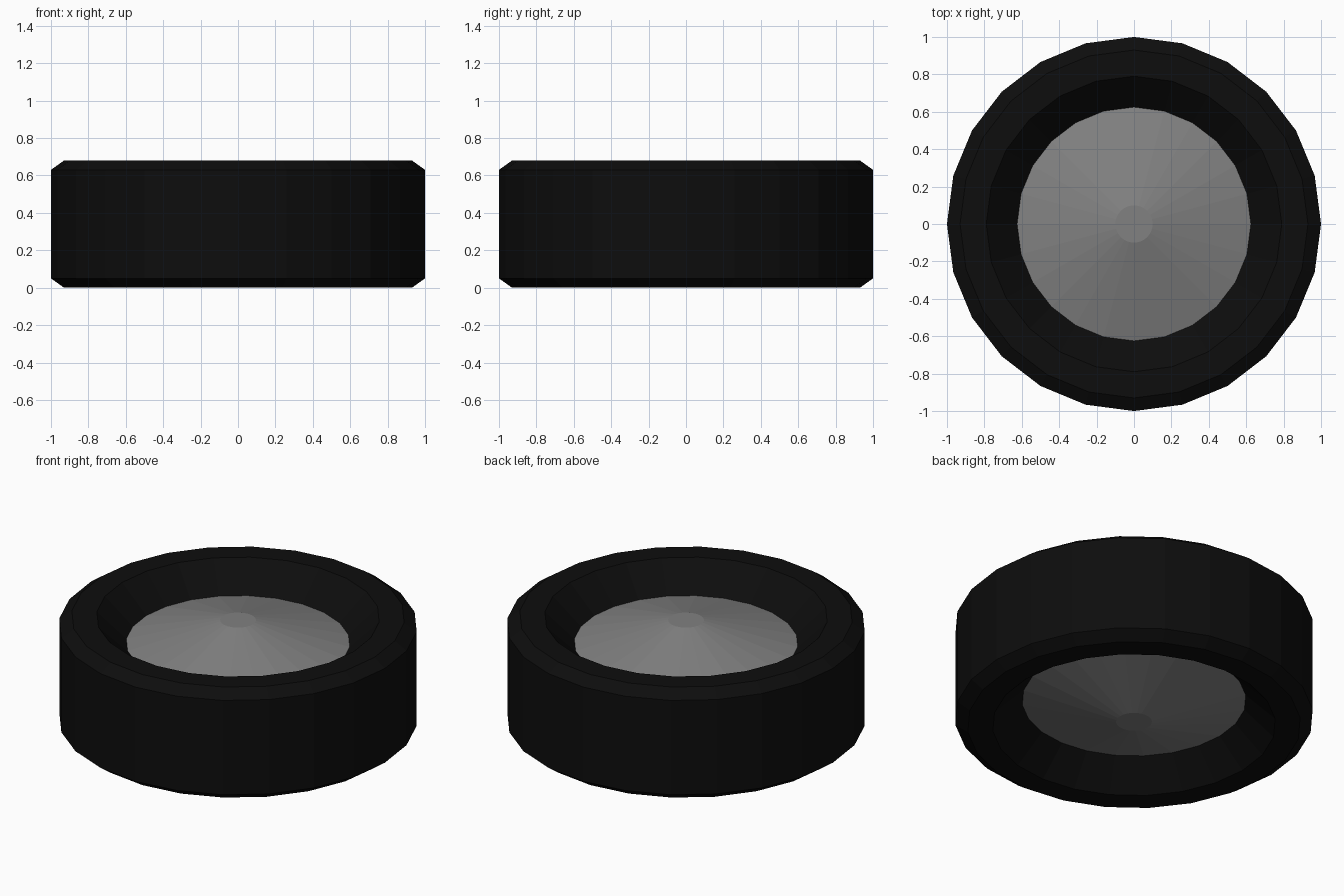
import bpy, bmesh, math

if "Cube" in bpy.data.objects:
    bpy.data.objects.remove(bpy.data.objects["Cube"])

SIDES = 24


def material(name, value):
    mat = bpy.data.materials.new(name)
    mat.diffuse_color = (value, value, value, 1)
    mat.use_nodes = True
    mat.node_tree.nodes["Principled BSDF"].inputs["Base Color"].default_value = mat.diffuse_color
    return mat


def lathe(name, profile, mat, cap_end=False):
    """Revolve (radius, z) points around z; optionally close the last ring."""
    bm = bmesh.new()
    rings = []
    for r, z in profile:
        rings.append([bm.verts.new((r * math.cos(2 * math.pi * i / SIDES),
                                    r * math.sin(2 * math.pi * i / SIDES), z))
                      for i in range(SIDES)])
    for a, b in zip(rings, rings[1:]):
        for i in range(SIDES):
            j = (i + 1) % SIDES
            bm.faces.new((a[i], a[j], b[j], b[i]))
    if cap_end:
        bm.faces.new(rings[-1])
    if profile[-1][1] < profile[0][1]:
        bmesh.ops.reverse_faces(bm, faces=bm.faces)
    mesh = bpy.data.meshes.new(name)
    bm.to_mesh(mesh)
    bm.free()
    mesh.materials.append(mat)
    obj = bpy.data.objects.new(name, mesh)
    bpy.context.collection.objects.link(obj)
    return obj


rubber = material("black_rubber", 0.004)
metal = material("grey_metal", 0.22)

# Tyre: dished sidewalls, chamfered shoulders, flat tread
half = [(0.625, 0.16), (0.79, 0.0), (0.93, 0.0), (1.0, 0.05)]
lathe("tyre", half + [(r, 0.68 - z) for r, z in reversed(half)], rubber)

# Shallow cone hub caps with small flat tips, one on each side
lathe("hub_cap_top", [(0.625, 0.52), (0.10, 0.66)], metal, True)
lathe("hub_cap_bottom", [(0.625, 0.16), (0.10, 0.02)], metal, True)
